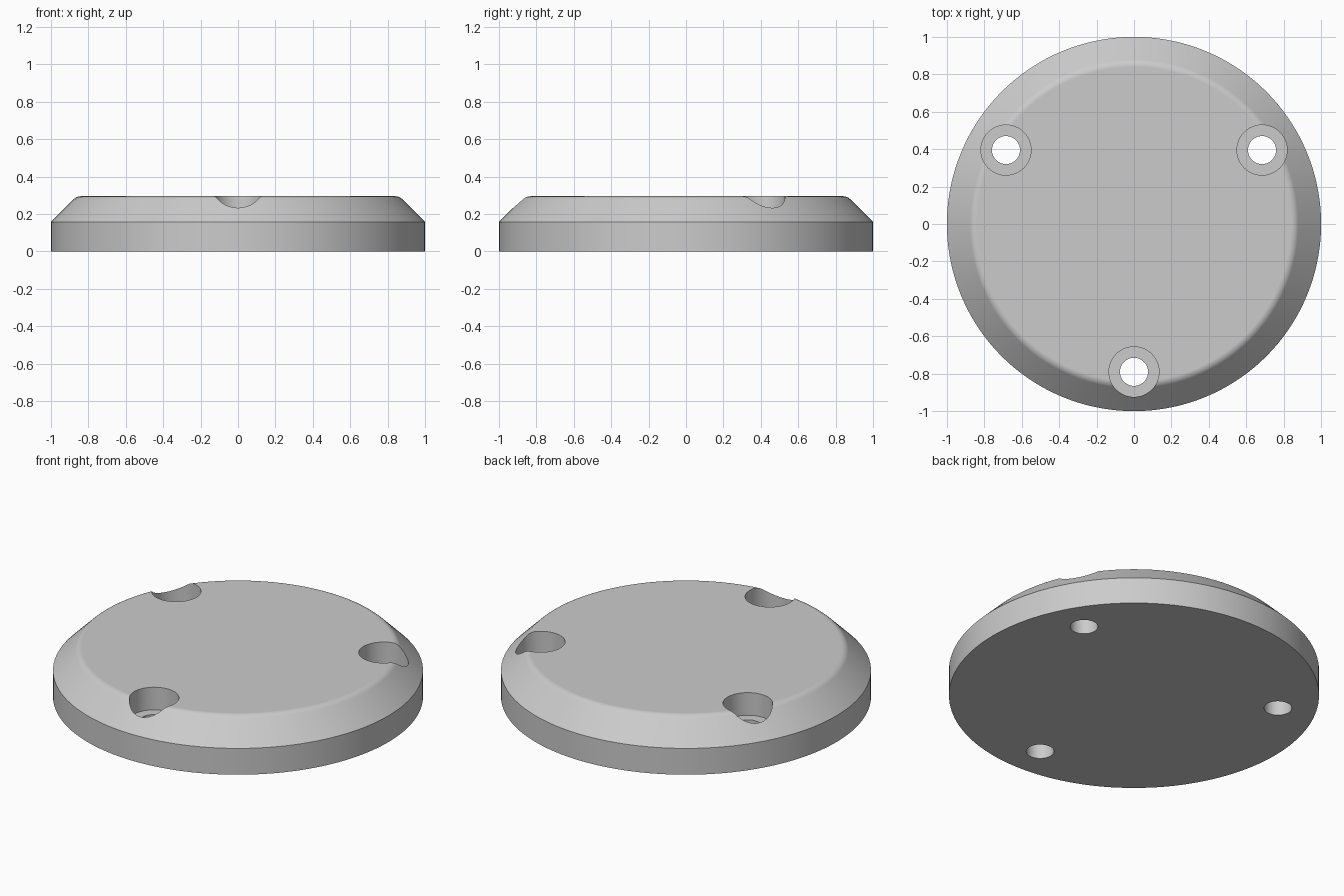
import bpy
import bmesh
from math import sin, cos, tan, pi, radians

cube = bpy.data.objects.get("Cube")
if cube:
    bpy.data.objects.remove(cube, do_unlink=True)


def lathe(bm, profile, segments, cx=0.0, cy=0.0):
    """Revolve a (radius, height) profile into a closed solid."""
    rings = []
    for r, z in profile:
        rings.append([bm.verts.new((cx + r * cos(2 * pi * i / segments),
                                    cy + r * sin(2 * pi * i / segments), z))
                      for i in range(segments)])
    for low, high in zip(rings, rings[1:]):
        for i in range(segments):
            j = (i + 1) % segments
            bm.faces.new((low[i], low[j], high[j], high[i]))
    bm.faces.new(rings[0][::-1])
    bm.faces.new(rings[-1])


def make_object(name, bm):
    mesh = bpy.data.meshes.new(name)
    bmesh.ops.recalc_face_normals(bm, faces=bm.faces)
    bm.to_mesh(mesh)
    bm.free()
    obj = bpy.data.objects.new(name, mesh)
    bpy.context.collection.objects.link(obj)
    return obj


grey = bpy.data.materials.new("plain grey")
grey.use_nodes = True
grey.diffuse_color = (0.6, 0.6, 0.6, 1)
grey.node_tree.nodes["Principled BSDF"].inputs["Base Color"].default_value = (0.6, 0.6, 0.6, 1)

# Disc with a 45 degree chamfer, softened where it meets the top
height, shoulder, soft = 0.295, 0.157, 0.022
rim = 1 - (height - shoulder)
radius = soft / tan(radians(22.5))
profile = [(1, 0), (1, shoulder)]
for k in range(5):
    a = radians(45 + 45 * k / 4)
    profile.append((rim - soft + radius * cos(a), height - radius + radius * sin(a)))
bm = bmesh.new()
lathe(bm, profile, 144)
disc = make_object("mounting_disc", bm)
disc.data.materials.append(grey)

# Three stepped screw holes
hole, bore, floor = 0.075, 0.134, 0.16
bm = bmesh.new()
for deg in (30, 150, 270):
    lathe(bm, [(hole, -0.1), (hole, floor), (bore, floor), (bore, 0.5)], 48,
          0.79 * cos(radians(deg)), 0.79 * sin(radians(deg)))
cutter = make_object("screw_hole_cutter", bm)
cutter.data.materials.append(grey)
cutter.hide_render = True

bpy.ops.object.select_all(action='DESELECT')
bpy.context.view_layer.objects.active = disc
disc.select_set(True)
cut = disc.modifiers.new("screw_holes", 'BOOLEAN')
cut.operation = 'DIFFERENCE'
cut.solver = 'EXACT'
cut.object = cutter
bpy.ops.object.modifier_apply(modifier=cut.name)
bpy.data.objects.remove(cutter, do_unlink=True)

# Smooth walls, crisp rims
bpy.ops.object.shade_smooth_by_angle(angle=radians(30))
weighted = disc.modifiers.new("even_shading", 'WEIGHTED_NORMAL')
weighted.keep_sharp = True
